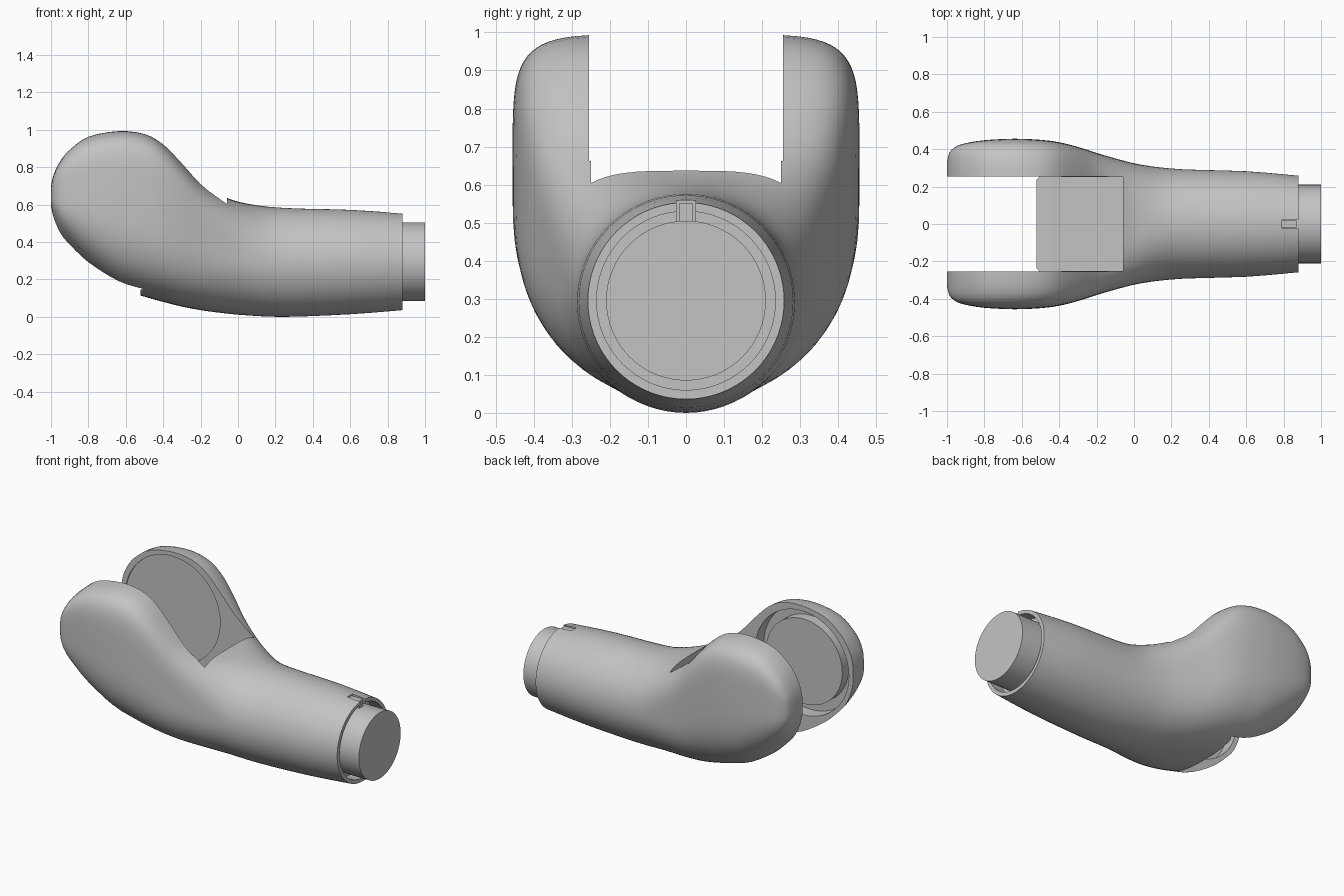
import bpy, bmesh, math
from mathutils import Vector

cube = bpy.data.objects.get("Cube")
if cube:
    bpy.data.objects.remove(cube, do_unlink=True)

grey = bpy.data.materials.new("plain grey")
grey.use_nodes = True
grey.diffuse_color = (0.55, 0.55, 0.55, 1)
grey.node_tree.nodes["Principled BSDF"].inputs["Base Color"].default_value = (0.55, 0.55, 0.55, 1)

PIVOT_X, PIVOT_Z, TUBE_Z = -0.64, 0.63, 0.295


def activate(obj):
    bpy.ops.object.select_all(action="DESELECT")
    obj.select_set(True)
    bpy.context.view_layer.objects.active = obj


def finish(obj, name):
    obj.name = name
    obj.data.materials.clear()
    obj.data.materials.append(grey)
    activate(obj)
    bpy.ops.object.shade_smooth_by_angle(angle=math.radians(35))
    return obj


def cylinder(axis, radius, start, end, x=0.0, z=0.0):
    """Cylinder along the x or y axis between start and end."""
    mid = (start + end) / 2
    along_x = axis == "x"
    bpy.ops.mesh.primitive_cylinder_add(
        vertices=64, radius=radius, depth=end - start,
        location=(mid, 0, z) if along_x else (x, mid, z),
        rotation=(0, math.pi / 2, 0) if along_x else (math.pi / 2, 0, 0))
    return bpy.context.object


def box(low, high):
    low, high = Vector(low), Vector(high)
    bpy.ops.mesh.primitive_cube_add(size=1, location=(low + high) / 2)
    obj = bpy.context.object
    obj.scale = high - low
    return obj


def cut(target, cutter):
    mod = target.modifiers.new("cut", "BOOLEAN")
    mod.operation, mod.solver, mod.object = "DIFFERENCE", "EXACT", cutter
    activate(target)
    bpy.ops.object.modifier_apply(modifier=mod.name)
    bpy.data.objects.remove(cutter, do_unlink=True)


def spline(a, b, c, d, t):
    return b + (c - a) * (t / 2) + (a * 2 - b * 5 + c * 4 - d) * (t * t / 2) \
        + (b * 3 - a - c * 3 + d) * (t ** 3 / 2)


def blend(low, high, x):
    """Smooth step from 0 at low to 1 at high."""
    t = min(max((x - low) / (high - low), 0), 1)
    return t * t * (3 - 2 * t)


# Stations along the arm: x, top, bottom, half width
stations = [Vector(s) for s in (
    (-1, .70, .58, .335), (-.985, .765, .51, .385), (-.95, .835, .425, .415),
    (-.9, .895, .36, .432), (-.8, .965, .26, .448), (-.64, .995, .155, .456),
    (-.5, .98, .108, .45), (-.4, .925, .08, .437), (-.3, .825, .055, .412),
    (-.2, .72, .036, .38), (-.08, .645, .02, .345), (.05, .605, .008, .315),
    (.25, .582, 0, .293), (.6, .572, .014, .282), (.88, .553, .036, .258))]


def section(bm, station, count=72):
    """Ring that is boxy at the fork and round along the tube."""
    x, top, bottom, half = station
    upper = 6 - 4 * blend(-0.4, 0.2, x)
    lower = 2.65 - 0.65 * blend(-0.5, 0.1, x)
    mid, tall = (top + bottom) / 2, (top - bottom) / 2
    ring = []
    for i in range(count):
        a = 2 * math.pi * i / count
        c, s = math.cos(a), math.sin(a)
        n = upper if s > 0 else lower
        y = half * math.copysign(abs(c) ** (2 / n), c)
        z = mid + tall * math.copysign(abs(s) ** (2 / n), s)
        ring.append(bm.verts.new((x, y, z)))
    return ring


# Arm body lofted through the stations
bm = bmesh.new()
rings = []
last = len(stations) - 1
for i in range(last):
    a, d = stations[max(i - 1, 0)], stations[min(i + 2, last)]
    for k in range(3):
        rings.append(section(bm, spline(a, stations[i], stations[i + 1], d, k / 3)))
rings.append(section(bm, stations[last]))
for r, q in zip(rings, rings[1:]):
    for i in range(len(r)):
        j = (i + 1) % len(r)
        bm.faces.new((r[i], r[j], q[j], q[i]))
bm.faces.new(rings[0])
bm.faces.new(rings[-1])
bmesh.ops.recalc_face_normals(bm, faces=bm.faces)
mesh = bpy.data.meshes.new("arm_body")
bm.to_mesh(mesh)
bm.free()
body = bpy.data.objects.new("arm_body", mesh)
bpy.context.collection.objects.link(body)

# Fork slot: round hollow, open front, and the pocket behind it
cut(body, cylinder("y", 0.5, -0.255, 0.255, PIVOT_X, PIVOT_Z))
cut(body, box((-1.1, -0.255, -0.1), (-0.52, 0.255, 0.7)))
cut(body, box((-0.39, -0.25, 0.19), (-0.06, 0.25, 0.9)))

# Round recesses on the inner cheek faces, shallow left and deep right
cut(body, cylinder("y", 0.335, 0.2, 0.263, PIVOT_X, PIVOT_Z))
cut(body, cylinder("y", 0.33, -0.34, -0.2, PIVOT_X, PIVOT_Z))

# Hollow tube end with a small notch on top
cut(body, cylinder("x", 0.235, 0.8, 1.1, z=TUBE_Z))
cut(body, box((0.79, -0.025, 0.48), (0.95, 0.025, 0.6)))
finish(body, "arm_body")

# Disc in the right cheek, tube plug and notch key
finish(cylinder("y", 0.27, -0.35, -0.275, PIVOT_X, PIVOT_Z), "cheek_disc")
finish(cylinder("x", 0.21, 0.75, 1.0, z=TUBE_Z), "tube_plug")
finish(box((0.78, -0.018, 0.5), (0.87, 0.018, 0.55)), "notch_key")
